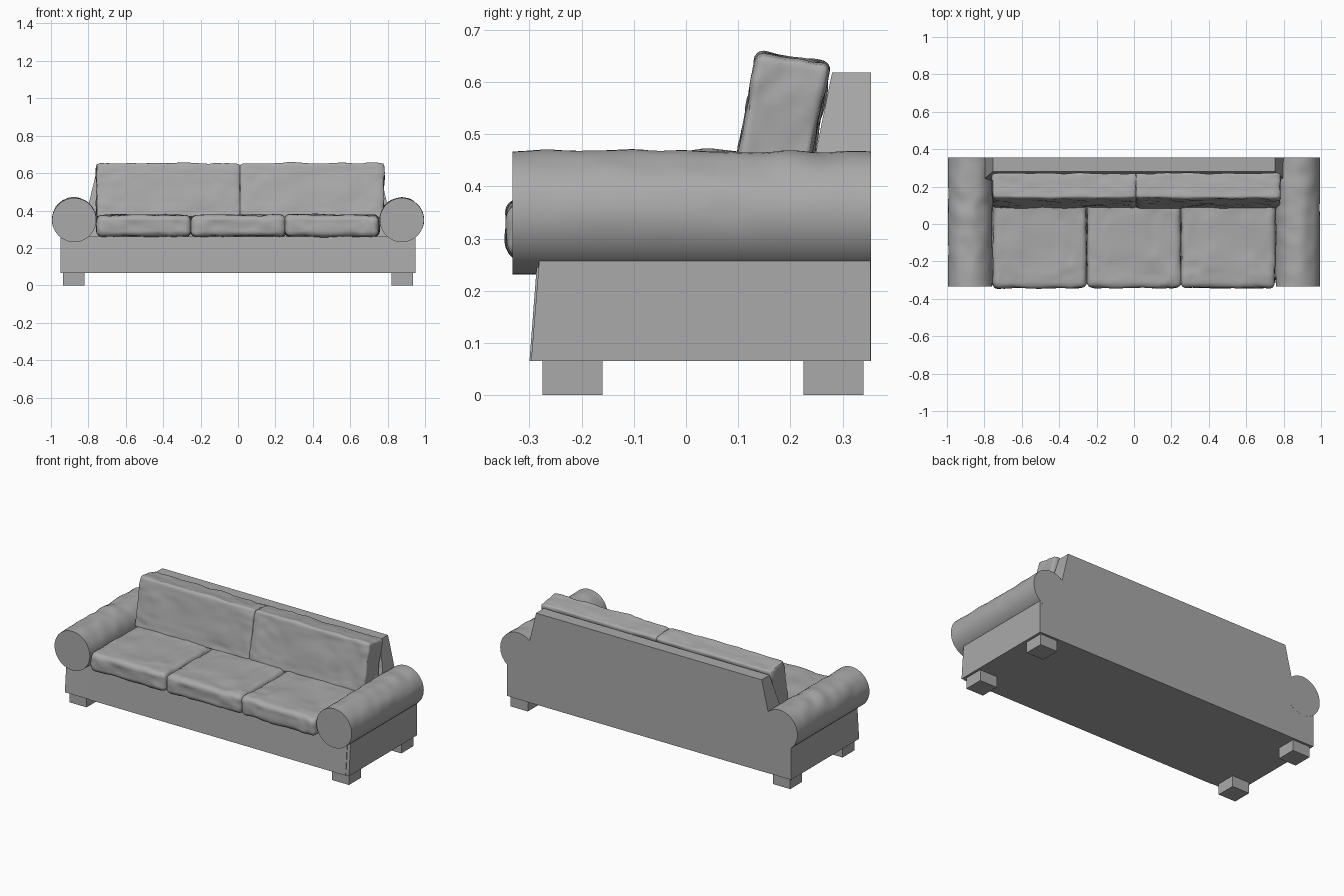
import bpy, bmesh, math
from mathutils import Vector, noise

if "Cube" in bpy.data.objects:
    bpy.data.objects.remove(bpy.data.objects["Cube"], do_unlink=True)

GREY = (0.4, 0.4, 0.4, 1)
fabric = bpy.data.materials.new("grey fabric")
fabric.use_nodes = True
fabric.diffuse_color = GREY
fabric.node_tree.nodes["Principled BSDF"].inputs["Base Color"].default_value = GREY


def finish(name, bm, smooth=False):
    bmesh.ops.recalc_face_normals(bm, faces=bm.faces)
    mesh = bpy.data.meshes.new(name)
    bm.to_mesh(mesh)
    bm.free()
    mesh.materials.append(fabric)
    obj = bpy.data.objects.new(name, mesh)
    bpy.context.collection.objects.link(obj)
    if smooth:
        bpy.ops.object.select_all(action="DESELECT")
        bpy.context.view_layer.objects.active = obj
        obj.select_set(True)
        bpy.ops.object.shade_smooth_by_angle(angle=math.radians(40))
    return obj


def prism(name, profile, x0, x1, taper=0):
    """Side profile of (y, z) points extruded in x; taper narrows it with height."""
    bm = bmesh.new()
    low = min(z for y, z in profile)
    rings = [[bm.verts.new((x + s * taper * (z - low), y, z)) for y, z in profile]
             for x, s in ((x0, 1), (x1, -1))]
    bm.faces.new(rings[0])
    bm.faces.new(rings[1])
    n = len(profile)
    for i in range(n):
        j = (i + 1) % n
        bm.faces.new((rings[0][i], rings[0][j], rings[1][j], rings[1][i]))
    return finish(name, bm)


def box(name, x0, x1, y0, y1, z0, z1):
    return prism(name, [(y0, z0), (y1, z0), (y1, z1), (y0, z1)], x0, x1)


def cushion(name, low, high, radius, lumps, lean=0, top_drop=0):
    """Rounded, lumpy box; lean tilts it backwards, top_drop lowers the rear of the top."""
    low, high = Vector(low), Vector(high)
    mid, half = (low + high) / 2, (high - low) / 2
    bm = bmesh.new()
    bmesh.ops.create_cube(bm, size=2)
    bmesh.ops.subdivide_edges(bm, edges=bm.edges[:], cuts=23, use_grid_fill=True)
    for v in bm.verts:
        # crowd the grid towards the edges, then round them
        p = Vector([math.copysign(abs(c) ** 0.65, c) * h for c, h in zip(v.co, half)])
        core = Vector([max(-h + radius, min(h - radius, c)) for c, h in zip(p, half)])
        out = p - core
        if out.length > 0:
            out.normalize()
        p = core + out * radius
        world = mid + p
        p += out * lumps * (noise.noise(world * 9) + 0.6 * noise.noise(world * 24))
        up = (p.z + half.z) / (2 * half.z)
        p.z -= top_drop * up * (p.y + half.y) / (2 * half.y)
        p.y += lean * (p.z + half.z)
        v.co = mid + p
    return finish(name, bm, True)


def arm(name, x):
    """Padded roll with flat round ends."""
    bm = bmesh.new()
    sides, steps = 48, 36
    rings = []
    for i in range(steps + 1):
        y = -0.333 + 0.688 * i / steps
        ring = []
        for k in range(sides):
            a = math.tau * k / sides
            d = Vector((math.cos(a), 0, math.sin(a)))
            p = Vector((x, y, 0.349)) + d * 0.118
            pad = max(0, d.z + 0.5) * math.sin(math.pi * i / steps) ** 0.4
            ring.append(bm.verts.new(p + d * 0.006 * pad * noise.noise(p * 13)))
        rings.append(ring)
    for a, b in zip(rings, rings[1:]):
        for k in range(sides):
            j = (k + 1) % sides
            bm.faces.new((a[k], a[j], b[j], b[k]))
    bm.faces.new(rings[0])
    bm.faces.new(rings[-1])
    return finish(name, bm, True)


# Frame: sloped front panel, body and tapered back
prism("base", [(-0.30, 0.065), (0.355, 0.065), (0.355, 0.262), (-0.285, 0.262)], -0.79, 0.93)
prism("back", [(0.207, 0.262), (0.355, 0.262), (0.355, 0.618), (0.28, 0.618)],
      -0.84, 0.84, taper=0.24)

# Arms, their supports and the feet on both sides
for side, s in (("right", -1), ("left", 1)):
    lo, hi = sorted((s * 0.76, s * 0.95))
    prism(side + "_arm_support",
          [(-0.297, 0.065), (0.354, 0.065), (0.354, 0.262), (-0.281, 0.262)], lo, hi)
    arm(side + "_arm", s * 0.876)
    lo, hi = sorted((s * 0.82, s * 0.935))
    box(side + "_front_foot", lo, hi, -0.275, -0.16, 0, 0.066)
    box(side + "_rear_foot", lo, hi, 0.225, 0.34, 0, 0.066)

# Three seat cushions
for i, label in enumerate(("right", "middle", "left")):
    x = -0.755 + i * 0.504
    cushion(label + "_seat_cushion", (x, -0.342, 0.262), (x + 0.502, 0.2, 0.376), 0.03, 0.008)

# Two leaning back cushions
for label, x0, x1 in (("right", -0.757, 0.012), ("left", 0.01, 0.78)):
    cushion(label + "_back_cushion", (x0, 0.082, 0.36), (x1, 0.222, 0.655),
            0.014, 0.008, lean=0.19, top_drop=0.02)
